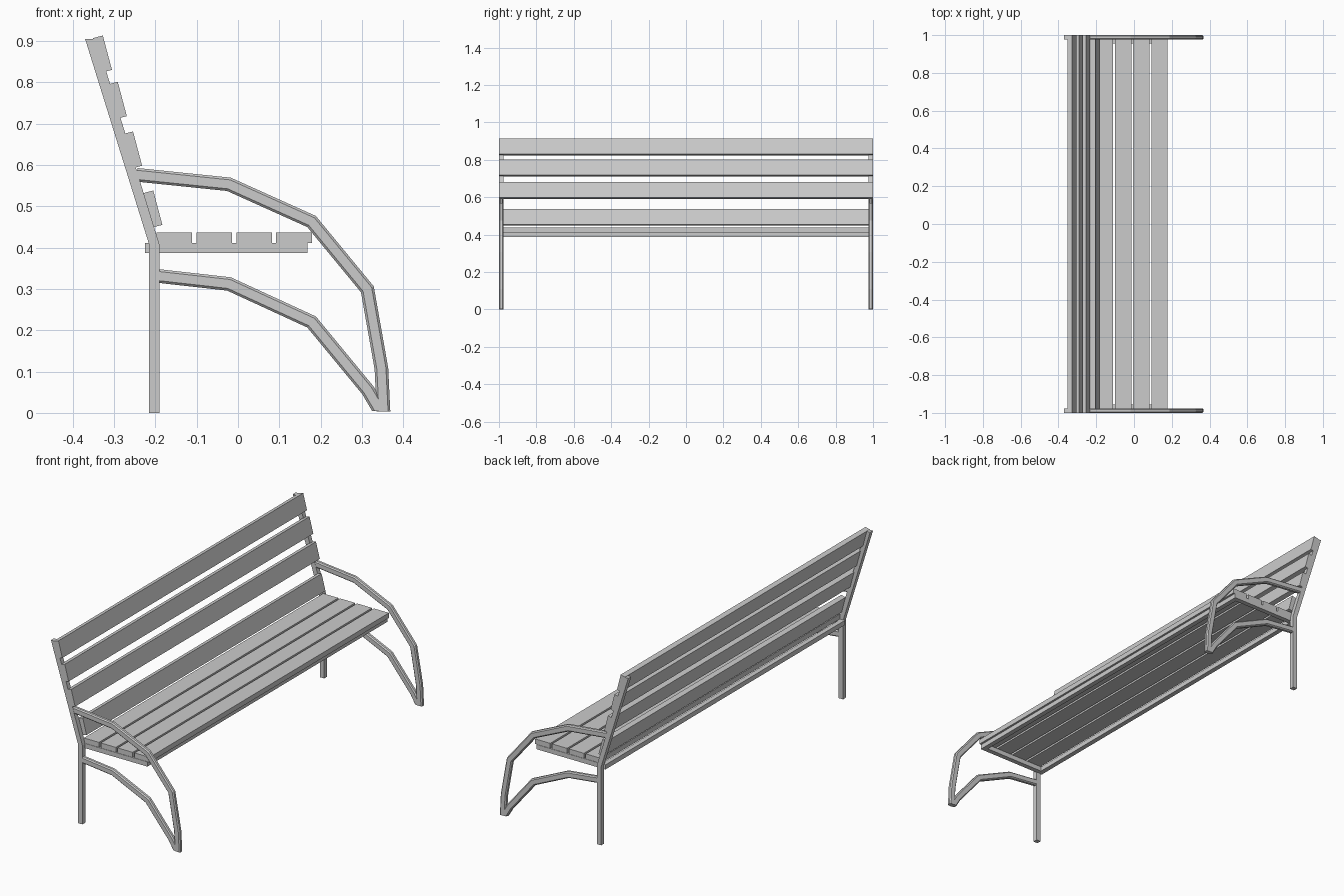
import bpy, bmesh
from mathutils import Vector

if "Cube" in bpy.data.objects:
    bpy.data.objects.remove(bpy.data.objects["Cube"])


def finish(name, bm, mirror):
    bmesh.ops.recalc_face_normals(bm, faces=bm.faces[:])
    mesh = bpy.data.meshes.new(name)
    bm.to_mesh(mesh)
    bm.free()
    obj = bpy.data.objects.new(name, mesh)
    bpy.context.collection.objects.link(obj)
    if mirror:
        mod = obj.modifiers.new("mirror", 'MIRROR')
        mod.use_axis = (False, True, False)
    return obj


def prism(name, profile, y0, y1, mirror=False):
    """Extrude an x-z outline along y."""
    bm = bmesh.new()
    a = [bm.verts.new((x, y0, z)) for x, z in profile]
    b = [bm.verts.new((x, y1, z)) for x, z in profile]
    bm.faces.new(a)
    bm.faces.new(b)
    n = len(a)
    for i in range(n):
        j = (i + 1) % n
        bm.faces.new((a[i], a[j], b[j], b[i]))
    return finish(name, bm, mirror)


def box(name, x0, x1, z0, z1, y0, y1, mirror=False):
    return prism(name, [(x0, z0), (x1, z0), (x1, z1), (x0, z1)], y0, y1, mirror)


def tube(name, path, section, y):
    """Sweep a section along an x-z path with mitred joints."""
    pts = [Vector(p) for p in path]
    bm = bmesh.new()
    rings = []
    for i, p in enumerate(pts):
        d0 = (p - pts[max(i - 1, 0)]).normalized()
        d1 = (pts[min(i + 1, len(pts) - 1)] - p).normalized()
        d0, d1 = (d0 if i else d1), (d1 if i < len(pts) - 1 else d0)
        t = (d0 + d1).normalized()
        nrm = Vector((-t.y, t.x)) / t.dot(d0)
        if i == len(pts) - 1:
            # Foot is cut level with the ground
            nrm = Vector((1 / -d0.y, 0))
        rings.append([bm.verts.new((p.x + nrm.x * u, y + v, p.y + nrm.y * u))
                      for u, v in section])
    n = len(section)
    for r, s in zip(rings, rings[1:]):
        for k in range(n):
            m = (k + 1) % n
            bm.faces.new((r[k], r[m], s[m], s[k]))
    bm.faces.new(rings[0])
    bm.faces.new(rings[-1])
    return finish(name, bm, True)


# Rear posts: upright leg bending into the leaning back support
prism("rear_post", [(-0.215, 0), (-0.19, 0), (-0.19, 0.407),
                    (-0.343, 0.905), (-0.37, 0.905), (-0.215, 0.407)],
      0.976, 1.0, True)

# Chamfered arm tubes
section = [(0.0165, -0.006), (0.0165, 0.006), (0.011, 0.0115), (-0.011, 0.0115),
           (-0.0165, 0.006), (-0.0165, -0.006), (-0.011, -0.0115), (0.011, -0.0115)]
tube("armrest_front_leg", [(-0.245, 0.576), (-0.022, 0.553), (0.178, 0.463),
                           (0.313, 0.299), (0.347, 0.107), (0.352, 0.003)], section, 0.988)
tube("lower_brace", [(-0.2, 0.332), (-0.022, 0.312), (0.178, 0.22),
                     (0.314, 0.055), (0.344, 0.004)], section, 0.988)

# Seat frame
box("seat_rail_front", 0.143, 0.168, 0.387, 0.411, -0.98, 0.98)
box("seat_rail_back", -0.225, -0.2, 0.387, 0.411, -0.98, 0.98)
box("seat_rail_side", -0.2, 0.143, 0.387, 0.411, 0.955, 0.98, True)

# Seat slats
for i in range(4):
    x = -0.197 + i * 0.0965
    box(f"seat_slat_{i + 1}", x, x + 0.086, 0.411, 0.437, -0.978, 0.978)

# Back slats, given by their upper front edge
along = Vector((0.022, -0.083))
depth = Vector((-0.083, -0.022)).normalized() * 0.025
for i, (x, z, half) in enumerate([(-0.327, 0.913, 1.0), (-0.291, 0.801, 1.0),
                                  (-0.254, 0.681, 1.0), (-0.205, 0.538, 0.976)]):
    p = Vector((x, z))
    prism(f"back_slat_{i + 1}", [p, p + along, p + along + depth, p + depth], -half, half)
